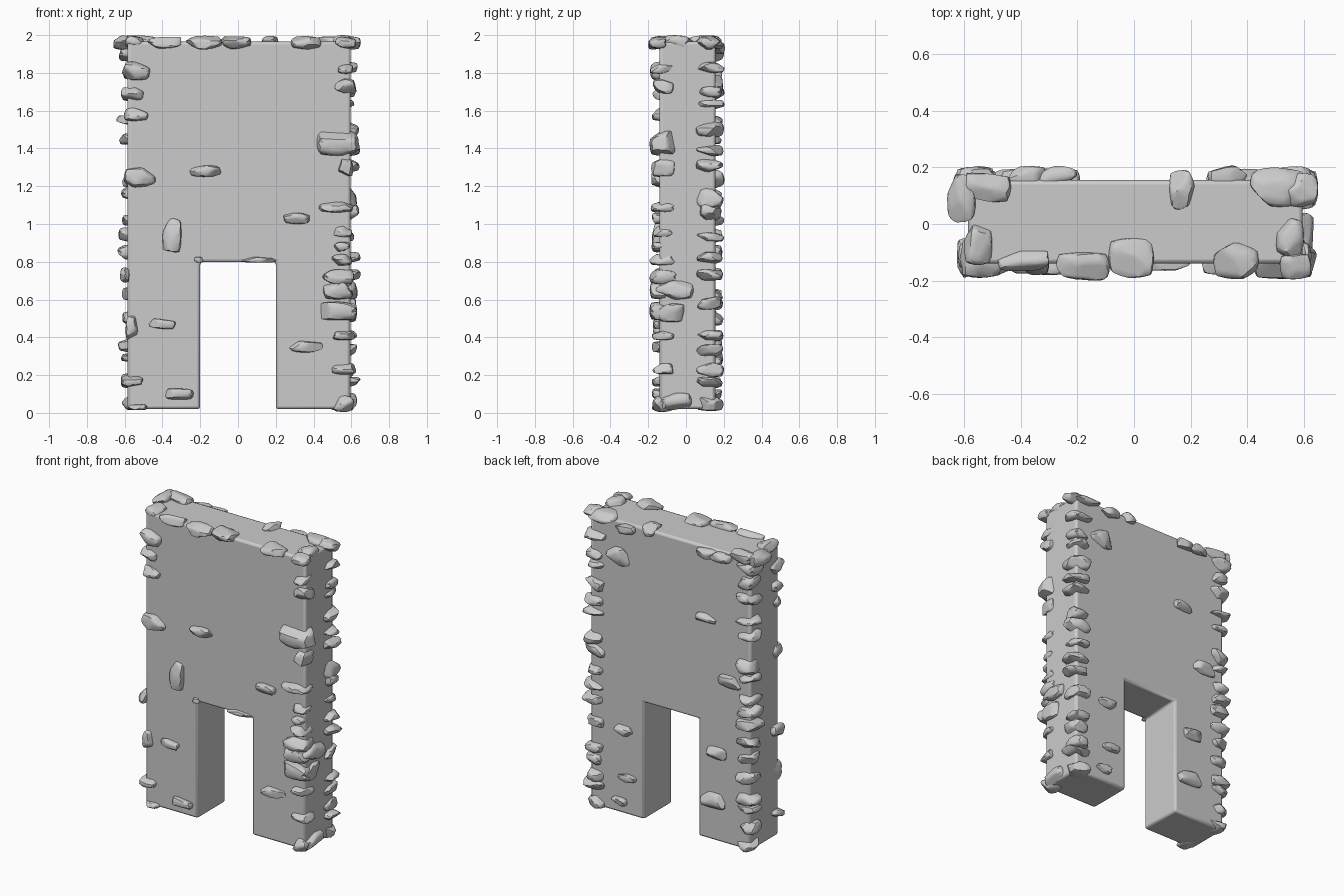
import bpy
import bmesh
import random
from math import radians
from mathutils import Matrix, Vector

random.seed(7)
if "Cube" in bpy.data.objects:
    bpy.data.objects.remove(bpy.data.objects["Cube"], do_unlink=True)

# One plain stone colour
stone = bpy.data.materials.new("stone_grey")
stone.use_nodes = True
colour = (0.6, 0.6, 0.6, 1)
stone.diffuse_color = colour
stone.node_tree.nodes["Principled BSDF"].inputs["Base Color"].default_value = colour

FRONT, BACK = -0.14, 0.155
LEFT, RIGHT = -0.585, 0.595


def make_object(name, bm):
    mesh = bpy.data.meshes.new(name)
    bm.to_mesh(mesh)
    bm.free()
    mesh.materials.append(stone)
    obj = bpy.data.objects.new(name, mesh)
    bpy.context.collection.objects.link(obj)
    return obj


def random_direction():
    return Vector([random.gauss(0, 1) for _ in range(3)]).normalized()


def add_rock(bm, centre, size, tilt=6):
    """Add a rounded boulder with chipped flat facets, filling the given box."""
    verts = bmesh.ops.create_icosphere(bm, subdivisions=3, radius=1)["verts"]
    for v in verts:
        v.co /= max(abs(c) for c in v.co) ** 0.6
    for _ in range(9):
        normal, limit = random_direction(), random.uniform(0.72, 0.98)
        for v in verts:
            excess = v.co.dot(normal) - limit
            if excess > 0:
                v.co -= normal * excess
    # Fit the chipped rock to its box, then tilt it a little
    turn = Matrix.Rotation(radians(random.uniform(-tilt, tilt)), 3, random_direction())
    lows = [min(v.co[i] for v in verts) for i in range(3)]
    highs = [max(v.co[i] for v in verts) for i in range(3)]
    for v in verts:
        fitted = [((v.co[i] - lows[i]) / (highs[i] - lows[i]) - 0.5) * size[i] for i in range(3)]
        v.co = turn @ Vector(fitted) + Vector(centre)


def stone_group(name, rocks):
    """Build one object from (centre, size) pairs."""
    bm = bmesh.new()
    for centre, size in rocks:
        add_rock(bm, centre, size)
    return make_object(name, bm)


# Wall with a doorway, extruded from its front outline
outline = [(LEFT, 0.02), (-0.2, 0.02), (-0.2, 0.8), (0.2, 0.8),
           (0.2, 0.02), (RIGHT, 0.02), (RIGHT, 1.965), (LEFT, 1.965)]
bm = bmesh.new()
face = bm.faces.new([bm.verts.new((x, FRONT, z)) for x, z in outline])
side = bmesh.ops.extrude_face_region(bm, geom=[face])["geom"]
bmesh.ops.translate(bm, vec=(0, BACK - FRONT, 0),
                    verts=[g for g in side if isinstance(g, bmesh.types.BMVert)])
bmesh.ops.recalc_face_normals(bm, faces=bm.faces)
wall = make_object("doorway_wall", bm)
bevel = wall.modifiers.new("soft_edges", "BEVEL")
bevel.width = 0.015
bevel.segments = 2

# Loose stones set into the front and back faces: x, z, width, height
front_face = [(-.17, 1.28, .17, .06), (-.35, .94, .1, .18), (.31, 1.03, .14, .06),
              (-.4, .47, .14, .05), (.36, .35, .18, .06), (-.31, .1, .15, .06),
              (.11, .81, .18, .03), (-.21, .81, .05, .03)]
back_face = [(.39, 1.73, .17, .12), (-.26, 1.49, .14, .06), (-.43, 1.11, .17, .08),
             (.35, .58, .13, .07), (.32, .27, .13, .05), (.38, .1, .11, .05),
             (-.34, .61, .14, .08), (-.31, .29, .18, .1)]
for name, y, table in (("front_face_stones", FRONT, front_face),
                       ("back_face_stones", BACK, back_face)):
    stone_group(name, [((x, y, z), (w, min(h, 0.06) + 0.02, h)) for x, z, w, h in table])

# Front corner stones: x, z, width, height
front_right = [(.57, 1.73, .12, .08), (.57, 1.82, .08, .05), (.53, 1.43, .23, .14),
               (.57, 1.3, .08, .1), (.52, 1.09, .18, .06), (.55, .96, .11, .06),
               (.55, .88, .09, .05), (.55, .81, .11, .06), (.53, .72, .17, .08),
               (.53, .65, .16, .1), (.52, .54, .22, .1), (.56, .41, .12, .05),
               (.56, .23, .13, .06), (.56, .05, .11, .09)]
front_left = [(-.54, 1.81, .15, .1), (-.56, 1.69, .12, .07), (-.54, 1.58, .13, .07),
              (-.52, 1.24, .17, .12), (-.56, .45, .07, .13), (-.56, .17, .12, .06),
              (-.53, .03, .1, .03), (-.6, .73, .05, .08)]
for name, table in (("front_right_corner_stones", front_right),
                    ("front_left_corner_stones", front_left)):
    stone_group(name, [((x, -0.12, z), (w, random.uniform(.11, .15), h))
                       for x, z, w, h in table])

# Back corner stones: z, height
back_right = [(1.83, .06), (1.7, .06), (1.63, .05), (1.5, .08), (1.39, .06), (1.31, .07),
              (1.14, .1), (1.06, .1), (.93, .05), (.82, .06), (.73, .06), (.58, .07),
              (.41, .06), (.33, .07), (.23, .08), (.16, .06), (.05, .08)]
back_left = [(1.9, .08), (1.8, .08), (1.69, .08), (1.55, .05), (1.45, .06), (1.24, .1),
             (1.16, .06), (1.02, .06), (.94, .08), (.85, .08), (.73, .08), (.63, .07),
             (.5, .08), (.36, .08), (.29, .05), (.17, .08), (.05, .07)]
for name, x, table in (("back_right_corner_stones", RIGHT - .03, back_right),
                       ("back_left_corner_stones", LEFT + .03, back_left)):
    stone_group(name, [((x + random.uniform(-.01, .01), 0.125, z),
                        (random.uniform(.11, .17), random.uniform(.12, .16), h))
                       for z, h in table])

# Stones along the top rim: x, y, width, depth
top_rim = [(-.52, .13, .17, .1), (-.61, .09, .1, .17), (-.55, -.07, .1, .15),
           (-.39, -.13, .18, .07), (-.18, -.15, .19, .1), (-.01, -.12, .16, .14),
           (.17, .12, .09, .14), (.36, -.13, .16, .13), (.51, .13, .2, .14),
           (.55, -.06, .1, .16), (.57, -.15, .11, .09), (.59, .12, .12, .12)]
stone_group("top_rim_stones", [((x, y, 1.96), (w, d, random.uniform(.06, .08)))
                               for x, y, w, d in top_rim])

# High stones just under the back rim
stone_group("upper_back_stones", [((x, 0.17, 1.93), (.14, .07, .06)) for x in (-.38, -.27, .33)])

# Stones on the outer right side: y, z, depth, height
right_side = [(-.06, .65, .2, .1), (-.08, .53, .14, .1), (-.06, .06, .18, .09)]
stone_group("right_side_stones", [((RIGHT, y, z), (.07, d, h)) for y, z, d, h in right_side])

# Smooth shading with crisp chipped edges
bpy.ops.object.select_all(action="DESELECT")
for obj in bpy.context.scene.objects:
    if obj.type == "MESH":
        obj.select_set(True)
bpy.context.view_layer.objects.active = wall
bpy.ops.object.shade_smooth_by_angle(angle=radians(35))
